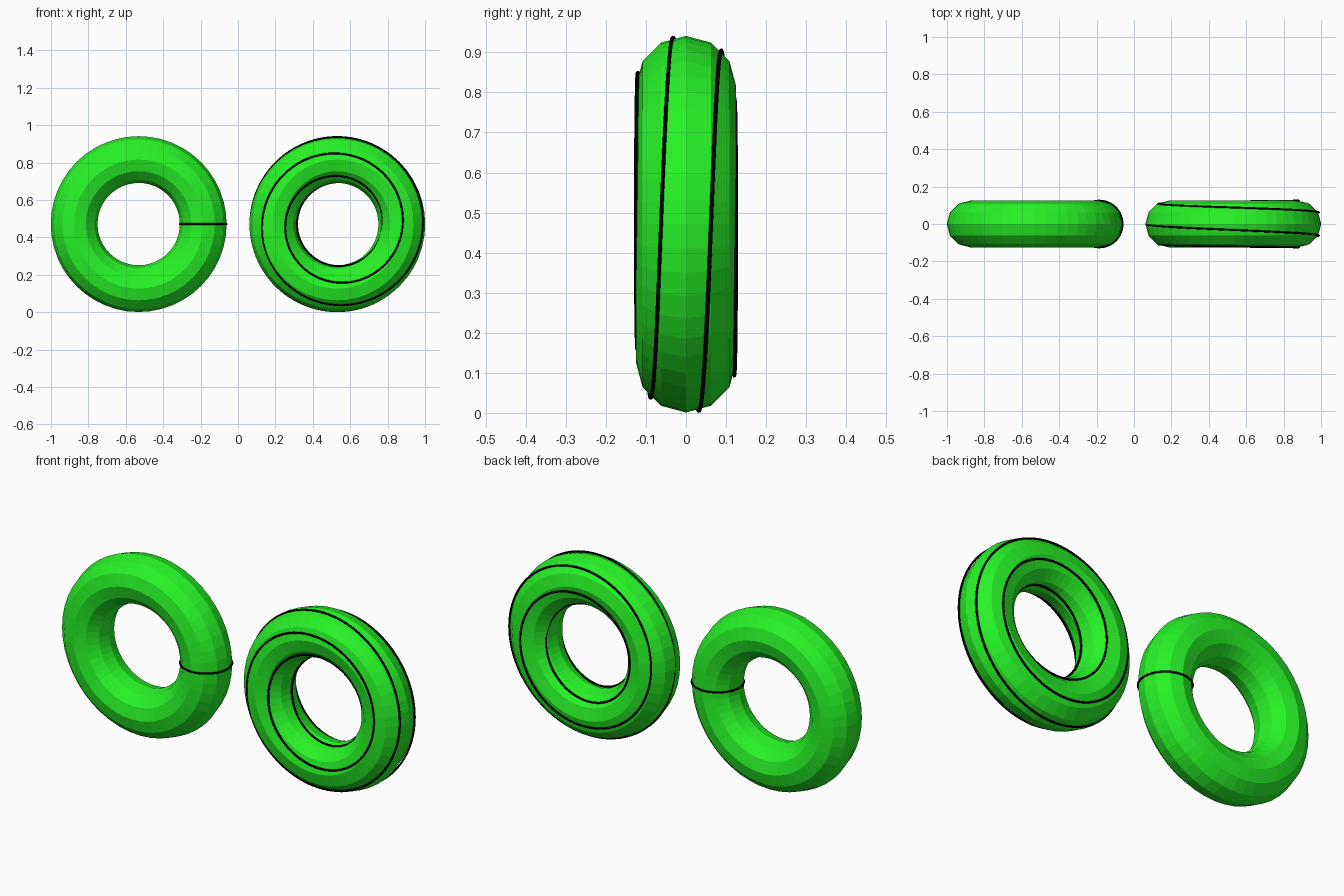
import bpy
from math import sin, cos, pi, radians

if "Cube" in bpy.data.objects:
    bpy.data.objects.remove(bpy.data.objects["Cube"])

MAJOR, MINOR = 0.345, 0.125
CX, CZ = 0.531, 0.471


def material(name, rgb):
    m = bpy.data.materials.new(name)
    m.diffuse_color = (*rgb, 1)
    m.use_nodes = True
    m.node_tree.nodes["Principled BSDF"].inputs["Base Color"].default_value = m.diffuse_color
    return m


GREEN = material("green", (0.02, 0.9, 0.02))
BLACK = material("black", (0.0, 0.0, 0.0))
RED = material("red", (0.8, 0.0, 0.0))


def ring(name, x):
    bpy.ops.mesh.primitive_torus_add(
        location=(x, 0, CZ), rotation=(pi / 2, 0, 0),
        major_radius=MAJOR, minor_radius=MINOR,
        major_segments=48, minor_segments=12)
    o = bpy.context.object
    o.name = name
    o.data.materials.append(GREEN)


def on_ring(x, around, tube):
    # point on the ring surface: angle around the ring, angle around its tube
    r = MAJOR + MINOR * cos(tube)
    return (x + r * cos(around), MINOR * sin(tube), CZ + r * sin(around))


def line(name, points, radius, mat, closed=True):
    cu = bpy.data.curves.new(name, 'CURVE')
    cu.dimensions = '3D'
    cu.bevel_depth = radius
    cu.bevel_resolution = 2
    cu.use_fill_caps = not closed
    s = cu.splines.new('POLY')
    s.points.add(len(points) - 1)
    for p, co in zip(s.points, points):
        p.co = (*co, 1)
    s.use_cyclic_u = closed
    cu.materials.append(mat)
    o = bpy.data.objects.new(name, cu)
    bpy.context.collection.objects.link(o)


# Two faceted rings
ring("left_ring", -CX)
ring("right_ring", CX)

# Loop once around the tube of the left ring
line("tube_loop", [on_ring(-CX, 0, 2 * pi * i / 64) for i in range(64)],
     0.005, BLACK)


# Spiral: six turns around the right ring while circling its tube once
def spiral(a, x):
    return on_ring(x, a, radians(-30) + a / 6)


N = 96 * 6
line("spiral_line", [spiral(12 * pi * i / N, CX + 0.005) for i in range(N)],
     0.005, BLACK)

# Short red trace beside the spiral on the inner left side
line("red_trace", [spiral(7 * pi + radians(-15 + 3 * i), CX + 0.002)
                   for i in range(11)], 0.004, RED, closed=False)
